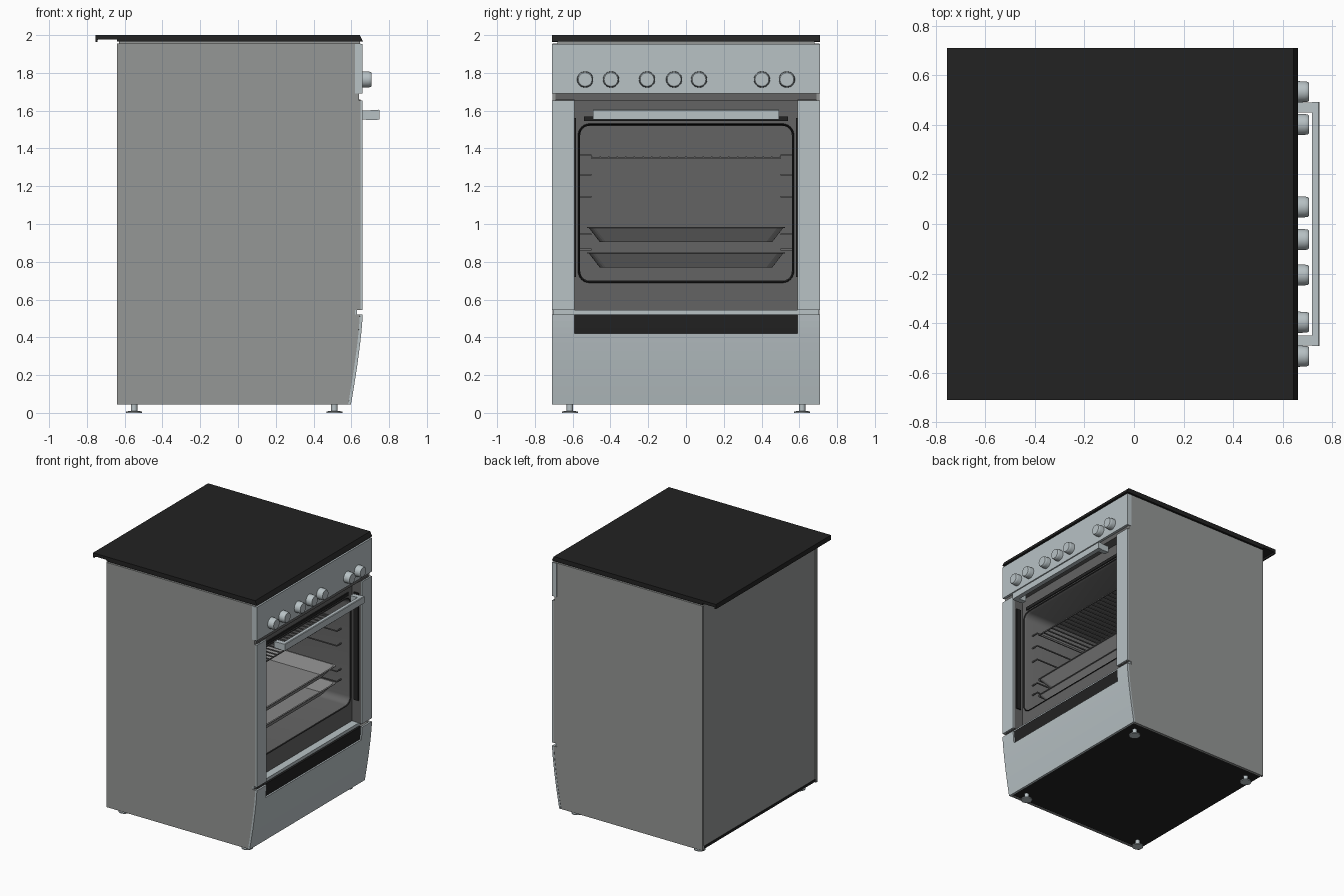
import bpy, bmesh, math

if "Cube" in bpy.data.objects:
    bpy.data.objects.remove(bpy.data.objects["Cube"])

def mat(name, *c):
    m = bpy.data.materials.new(name)
    m.diffuse_color = (*c, 1)
    m.use_nodes = True
    m.node_tree.nodes["Principled BSDF"].inputs["Base Color"].default_value = m.diffuse_color
    return m

STEEL = mat("brushed_steel", 0.48, 0.54, 0.56)
GREY = mat("side_grey", 0.30, 0.31, 0.305)
BLACK = mat("black", 0.016, 0.016, 0.016)
DARK = mat("oven_enamel", 0.125, 0.125, 0.125)
TRAY = mat("tray_grey", 0.24, 0.24, 0.24)
WIRE = mat("wire_grey", 0.15, 0.15, 0.15)

def finish(name, bm, m, smooth=False, recalc=True):
    if recalc:
        bmesh.ops.recalc_face_normals(bm, faces=bm.faces[:])
    me = bpy.data.meshes.new(name)
    bm.to_mesh(me)
    bm.free()
    me.materials.append(m)
    o = bpy.data.objects.new(name, me)
    bpy.context.collection.objects.link(o)
    if smooth:
        bpy.ops.object.select_all(action='DESELECT')
        o.select_set(True)
        bpy.context.view_layer.objects.active = o
        bpy.ops.object.shade_smooth_by_angle(angle=math.radians(35))
    return o

def add_box(bm, x, y, z):
    r = bmesh.ops.create_cube(bm, size=1)
    for v in r['verts']:
        v.co = (x[0] + (v.co.x + .5) * (x[1] - x[0]),
                y[0] + (v.co.y + .5) * (y[1] - y[0]),
                z[0] + (v.co.z + .5) * (z[1] - z[0]))

def boxes(name, m, *dims):
    bm = bmesh.new()
    for d in dims:
        add_box(bm, *d)
    return finish(name, bm, m)

def loft(name, rings, m, cap_start=False, cap_end=False, recalc=False, smooth=False):
    bm = bmesh.new()
    vs = [[bm.verts.new(p) for p in r] for r in rings]
    n = len(rings[0])
    for a, b in zip(vs, vs[1:]):
        for i in range(n):
            j = (i + 1) % n
            bm.faces.new((a[i], a[j], b[j], b[i]))
    if cap_start:
        bm.faces.new(vs[0][::-1])
    if cap_end:
        bm.faces.new(vs[-1])
    return finish(name, bm, m, smooth, recalc)

def prism(name, pts, y0, y1, m):
    """Extrude an x/z profile along y."""
    return loft(name, [[(x, y, z) for x, z in pts] for y in (y0, y1)], m, True, True, True)

def rrect(u0, u1, v0, v1, r, n=6):
    """Counter-clockwise rounded rectangle."""
    out = []
    for k, (cu, cv) in enumerate([(u1 - r, v0 + r), (u1 - r, v1 - r), (u0 + r, v1 - r), (u0 + r, v0 + r)]):
        for i in range(n + 1):
            a = math.radians(-90 + 90 * k + 90 * i / n)
            out.append((cu + r * math.cos(a), cv + r * math.sin(a)))
    return out

def front_x(z):
    """Curved face of the lower drawer."""
    return .66 - .062 * (max(0, .52 - z) / .475) ** 1.35

def curve(z0, z1, off=0, n=8):
    return [(front_x(z0 + (z1 - z0) * i / n) - off, z0 + (z1 - z0) * i / n) for i in range(n + 1)]

# side panels with the notches above and below the door
side = [(-.64, .045)] + curve(.045, .52, .015) + [(.62, .52), (.62, .545), (.648, .545),
        (.648, 1.655), (.64, 1.655), (.64, 1.69), (.648, 1.69), (.648, 1.955), (-.64, 1.955)]
for s, n in ((-1, "right"), (1, "left")):
    prism(n + "_side_panel", side, s * .708, s * .69, GREY)

# back, floor and the dark carcass around the door recess
boxes("back_panel", GREY, ((-.632, -.62), (-.69, .69), (.07, 1.955)))
boxes("floor_plate", BLACK, ((-.635, .585), (-.69, .69), (.05, .07)))
boxes("door_recess", DARK, ((.45, .64), (-.69, .69), (1.655, 1.695)),
      *[((.45, .648), tuple(sorted((s * .59, s * .69))), (.545, 1.66)) for s in (-1, 1)])
boxes("hinge_strips", BLACK,
      *[((.59, .63), tuple(sorted((s * .582, s * .59))), (.72, 1.56)) for s in (-1, 1)])
boxes("door_sill", STEEL, ((.45, .63), (-.705, .705), (.522, .546)))

# oven cavity: face frame, rounded mouth and box in one skin
ring = lambda x, *a: [(x, y, z) for y, z in rrect(*a)]
loft("oven_cavity", [ring(.57, -.592, .592, .545, 1.658, .001),
                     ring(.57, -.57, .57, .69, 1.53, .06),
                     ring(.555, -.56, .56, .70, 1.52, .05),
                     ring(-.42, -.56, .56, .70, 1.52, .05)], DARK, cap_end=True, smooth=True)
loft("door_seal", [ring(.57, -.572, .572, .688, 1.532, .062),
                   ring(.578, -.569, .569, .691, 1.529, .059),
                   ring(.57, -.563, .563, .697, 1.523, .053)], BLACK)
boxes("vent_strip", BLACK, ((.57, .578), (-.54, .54), (1.545, 1.57)))

# shelf rails, wire shelf
T = .004
rails = []
for s in (-1, 1):
    for z in (1.365, 1.26, 1.145, .945, .865):
        rails.append(((-.38, .5), (s * .505 - T, s * .505 + T), (z - T, z + T)))
        for x in (-.38, .5):
            rails.append(((x - T, x + T), tuple(sorted((s * .5, s * .56))), (z - T, z + T)))
boxes("shelf_rails", WIRE, *rails)
rods = [((-.38, .49), (y - T, y + T), (1.35, 1.358)) for y in [-.5 + i / 22 for i in range(23)]]
rods += [((x - T, x + T), (-.5, .5), (1.344, 1.352)) for x in (-.38, .055, .49)]
boxes("wire_shelf", WIRE, *rods)

# baking trays
for name, z in (("upper_tray", .985), ("lower_tray", .85)):
    tr = lambda d, h, r: [(x, y, z - h) for x, y in rrect(-.38 + d, .49 - d, -.525 + d, .525 - d, r, 4)]
    t = loft(name, [tr(0, 0, .03), tr(.012, 0, .03), tr(.07, .075, .03)], TRAY, cap_end=True)
    mod = t.modifiers.new("thickness", 'SOLIDIFY')
    mod.thickness = .005

# steel front: stiles, control panel, drawer
boxes("front_stiles", STEEL,
      *[((.648, .66), tuple(sorted((s * .59, s * .71))), (.546, 1.655)) for s in (-1, 1)])
boxes("control_panel", STEEL, ((.62, .66), (-.71, .71), (1.69, 1.952)))
lower = curve(.045, .42)
prism("drawer_front", lower + [(x - .015, z) for x, z in lower[::-1]], -.71, .71, STEEL)
upper = curve(.42, .52, 0, 3)
for s, n in ((-1, "right"), (1, "left")):
    prism(n + "_drawer_corner", upper + [(x - .015, z) for x, z in upper[::-1]], s * .59, s * .71, STEEL)
grip = curve(.41, .522, .013, 3)
prism("drawer_grip_recess", grip + [(.58, .522), (.58, .41)], -.592, .592, BLACK)

# control knobs
def knob_ring(x, y, r, n=28):
    return [(x, y + r * math.cos(2 * math.pi * i / n), 1.765 + r * math.sin(2 * math.pi * i / n)) for i in range(n)]
for i, y in enumerate((-.534, -.397, -.206, -.063, .069, .402, .534)):
    loft(f"knob_{i + 1}", [knob_ring(.658, y, .043), knob_ring(.69, y, .042),
                           knob_ring(.702, y, .040), knob_ring(.707, y, .036)],
         STEEL, True, True, True, smooth=True)

# door handle
prism("handle_bar", [(.718, 1.55), (.75, 1.553), (.75, 1.602), (.745, 1.605), (.718, 1.603)], -.492, .492, STEEL)
for s, n in ((-1, "right"), (1, "left")):
    prism(n + "_handle_post", [(.655, 1.553), (.72, 1.55), (.72, 1.603), (.655, 1.6)],
          s * .45, s * .49, STEEL)

# hob deck and black lid with rear lip
boxes("hob_deck", GREY, ((-.63, .645), (-.68, .68), (1.94, 1.968)))
prism("top_lid", [(-.755, 1.963), (-.745, 1.963), (-.742, 1.976), (-.64, 1.976), (-.64, 1.965),
                  (.662, 1.965), (.645, 2), (-.755, 2)], -.71, .71, BLACK)

# feet
for x in (-.55, .51):
    for y in (-.615, .615):
        def fr(z, r, n=16):
            return [(x + r * math.cos(2 * math.pi * i / n), y + r * math.sin(2 * math.pi * i / n), z) for i in range(n)]
        loft("foot", [fr(0, .042), fr(.008, .042), fr(.01, .017), fr(.055, .017)], STEEL, True, True, True, smooth=True)
